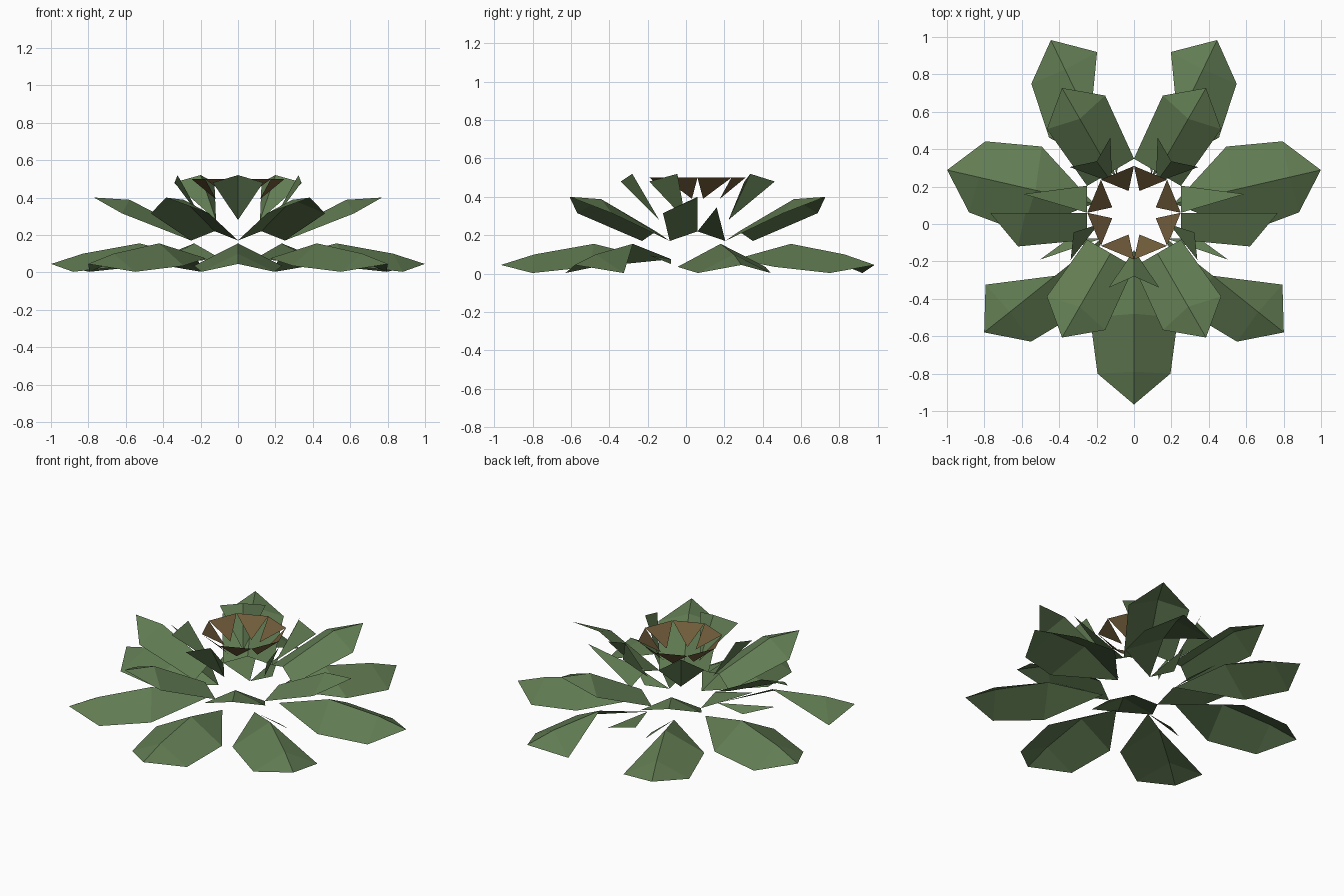
import bpy, math
from mathutils import Matrix

cube = bpy.data.objects.get("Cube")
if cube:
    bpy.data.objects.remove(cube, do_unlink=True)


def material(name, colour):
    m = bpy.data.materials.new(name)
    m.use_nodes = True
    m.diffuse_color = colour
    bsdf = m.node_tree.nodes["Principled BSDF"]
    bsdf.inputs["Base Color"].default_value = colour
    bsdf.inputs["Roughness"].default_value = 0.9
    return m


GREEN = material("leaf green", (0.12, 0.2, 0.085, 1))
BROWN = material("husk brown", (0.16, 0.105, 0.042, 1))
CENTRE = Matrix.Translation((0, 0.06, 0))


def add_mesh(name, verts, faces, mat):
    me = bpy.data.meshes.new(name)
    me.from_pydata(verts, [], faces)
    me.materials.append(mat)
    ob = bpy.data.objects.new(name, me)
    bpy.context.collection.objects.link(ob)
    return ob


def build_leaf(name, points, halves, angle, flip):
    """points: name -> (radius, half width, height); halves: faces for each side."""
    place = CENTRE @ Matrix.Rotation(math.radians(angle), 4, "Z")
    verts, faces, index = [], [], {}
    for side, panel in zip((-1, 1), halves):
        for face in panel:
            row = []
            for key in face.split():
                r, t, z = points[key]
                spot = (r, side * t, z)
                if spot not in index:
                    index[spot] = len(verts)
                    v = place @ Matrix.Translation(spot).translation
                    verts.append((-v.x if flip else v.x, v.y, v.z))
                row.append(index[spot])
            # keep the upper side outward
            faces.append(row if (side < 0) != flip else row[::-1])
    return add_mesh(name, verts, faces, GREEN)


def build_ring(name, points, whole, torn, leaves):
    """leaves: (angle, torn on the upper side?); all but the front one are mirrored."""
    for number, (angle, is_torn) in enumerate(leaves):
        halves = (whole, torn if is_torn else whole)
        for flip in ((False,) if angle == -90 else (False, True)):
            side = "front" if angle == -90 else ("right" if flip else "left")
            build_leaf(f"{name}_{side}_{number}", points, halves, angle, flip)


# Wide outer leaves lying low
outer = {
    "base": (0.22, 0, 0.075), "peak": (0.54, 0, 0.155), "ridge": (0.85, 0, 0.10),
    "tip": (1.025, 0, 0.045), "corner": (0.86, 0.195, 0.003), "wide": (0.56, 0.235, 0.035),
    "fold": (0.55, 0.118, 0.095), "side": (0.36, 0.11, 0.05),
}
build_ring("outer_leaf", outer,
           ["base wide peak", "peak wide corner ridge", "ridge corner tip"],
           ["base side fold", "peak corner ridge", "ridge corner tip"],
           [(-90, False), (-38.6, True), (12.9, False), (64.3, True)])

# Rising middle leaves
middle = {
    "base": (0.25, 0, 0.22), "ridge": (0.58, 0, 0.388), "tip": (0.77, 0, 0.40),
    "corner": (0.62, 0.18, 0.315), "side": (0.25, 0.145, 0.17), "fold": (0.59, 0.1, 0.345),
}
build_ring("middle_leaf", middle,
           ["base side corner ridge", "ridge corner tip"],
           ["base side fold"],
           [(-60, False), (0, True), (60, False)])

# Small upright inner leaves
inner = {"base": (0.2, 0, 0.28), "tip": (0.34, 0, 0.52), "corner": (0.40, 0.135, 0.48)}
build_ring("inner_leaf", inner, ["base corner tip"], [],
           [(-90, False), (-18, True), (54, False)])

# Crown of pointed husks around the open centre
verts, faces = [], []
for k in range(8):
    start, end = 45 * k, 45 * (k + 1)
    lean = start + (14 if k % 2 == 0 else 31)
    for deg, r, z in ((start, 0.25, 0.5), (end, 0.25, 0.5), (lean, 0.12, 0.39)):
        a = math.radians(deg)
        verts.append((r * math.cos(a), r * math.sin(a) + 0.06, z))
    faces.append((3 * k, 3 * k + 1, 3 * k + 2))
add_mesh("husk_crown", verts, faces, BROWN)
